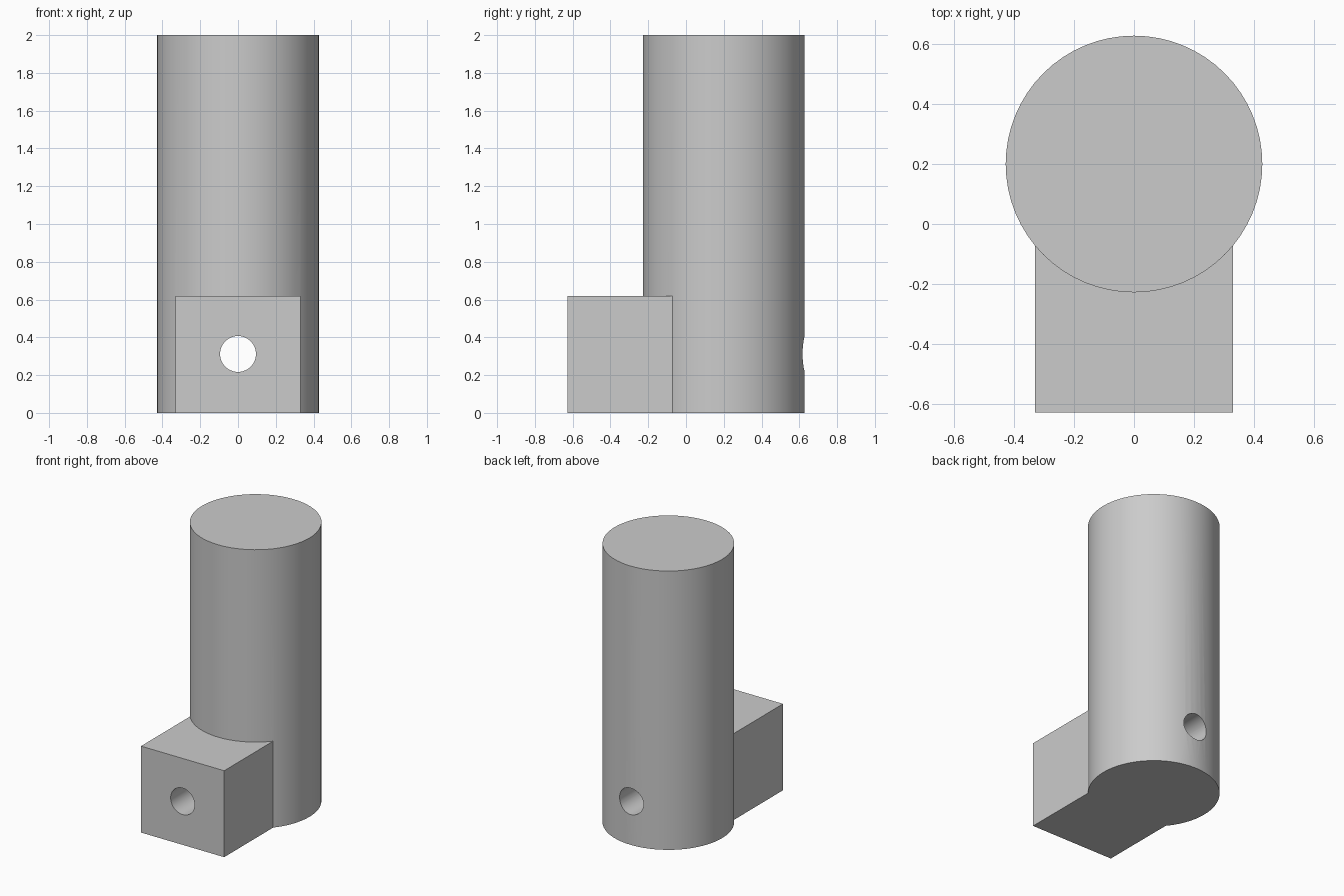
import bpy
import math

default = bpy.data.objects.get("Cube")
if default:
    bpy.data.objects.remove(default, do_unlink=True)

RADIUS, HEIGHT, POST_Y = 0.428, 2.0, 0.20
BLOCK_WIDTH, BLOCK_HEIGHT, FRONT_Y = 0.66, 0.62, -0.628
HOLE_RADIUS, HOLE_Z = 0.095, 0.312

grey = bpy.data.materials.new("plain grey")
grey.use_nodes = True
colour = (0.6, 0.6, 0.6, 1)
grey.diffuse_color = colour
grey.node_tree.nodes["Principled BSDF"].inputs["Base Color"].default_value = colour


def cylinder(name, radius, depth, location, rotation=(0, 0, 0), sides=64):
    bpy.ops.mesh.primitive_cylinder_add(vertices=sides, radius=radius, depth=depth,
                                        location=location, rotation=rotation)
    obj = bpy.context.object
    obj.name = name
    obj.data.materials.append(grey)
    return obj


def combine(target, tool, operation):
    """Apply a boolean to the target and discard the tool."""
    mod = target.modifiers.new(operation.lower(), "BOOLEAN")
    mod.operation = operation
    mod.solver = "EXACT"
    mod.object = tool
    bpy.context.view_layer.objects.active = target
    bpy.ops.object.modifier_apply(modifier=mod.name)
    bpy.data.objects.remove(tool, do_unlink=True)


# Round upright post
post = cylinder("post_with_block", RADIUS, HEIGHT, (0, POST_Y, HEIGHT / 2))

# Square block on the front, running into the post
depth = POST_Y - FRONT_Y
bpy.ops.mesh.primitive_cube_add(size=1, location=(0, FRONT_Y + depth / 2, BLOCK_HEIGHT / 2))
block = bpy.context.object
block.name = "front_block"
block.scale = (BLOCK_WIDTH, depth, BLOCK_HEIGHT)
bpy.ops.object.transform_apply(location=False, rotation=False, scale=True)
block.data.materials.append(grey)
combine(post, block, "UNION")

# Cross hole from front to back through block and post
hole = cylinder("hole_cutter", HOLE_RADIUS, 2, (0, 0, HOLE_Z), (math.pi / 2, 0, 0), 48)
hole.hide_render = True
combine(post, hole, "DIFFERENCE")

# Smooth the round walls, keep the edges sharp
bpy.ops.object.select_all(action="DESELECT")
post.select_set(True)
bpy.context.view_layer.objects.active = post
bpy.ops.object.shade_smooth_by_angle(angle=math.radians(30))
